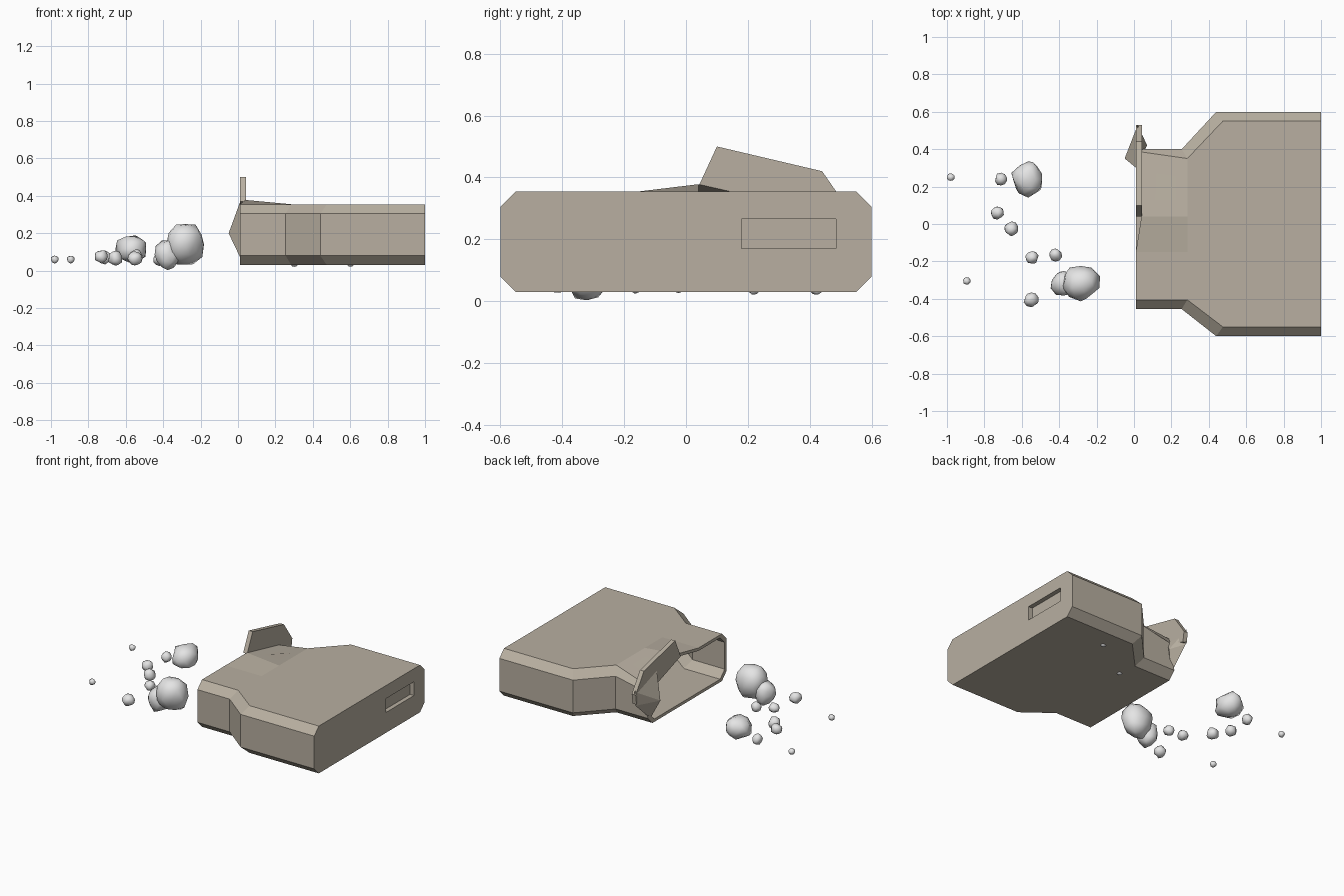
import bpy, bmesh, random
from mathutils import Vector

random.seed(4)
cube = bpy.data.objects.get("Cube")
if cube:
    bpy.data.objects.remove(cube, do_unlink=True)


def material(name, colour):
    m = bpy.data.materials.new(name)
    m.use_nodes = True
    m.diffuse_color = (*colour, 1)
    m.node_tree.nodes["Principled BSDF"].inputs["Base Color"].default_value = (*colour, 1)
    return m


SAND = material("sand_metal", (0.48, 0.43, 0.355))
STONE = material("pale_stone", (0.78, 0.78, 0.78))


def finish(bm, name, mat):
    bmesh.ops.recalc_face_normals(bm, faces=bm.faces)
    me = bpy.data.meshes.new(name)
    bm.to_mesh(me)
    bm.free()
    ob = bpy.data.objects.new(name, me)
    me.materials.append(mat)
    bpy.context.collection.objects.link(ob)
    return ob


# Hollow case: chamfered cross-sections lofted along x, outside then back inside
Z0, Z1, C, WALL = 0.03, 0.355, 0.05, 0.02


def section(x_side, x_flat, y0, y1, inset=0.0):
    y0, y1, lo, hi = y0 + inset, y1 - inset, Z0 + inset, Z1 - inset
    flat, side = x_flat, x_side
    return [(flat, y0 + C, lo), (flat, y1 - C, lo), (side, y1, lo + C), (side, y1, hi - C),
            (flat, y1 - C, hi), (flat, 0.04, hi), (flat, -0.15, hi),
            (flat, y0 + C, hi), (side, y0, hi - C), (side, y0, lo + C)]


def torn(ring, inset):
    # The mouth is bent up at the middle and crushed down at one corner
    ring[3] = (0.04, 0.40 - inset, 0.26)
    ring[4] = (0.04, 0.385 - inset, 0.30 - inset)
    ring[5] = (0.04, 0.04, 0.378 - inset)
    return ring


NECK, WIDE = (-0.455, 0.40), (-0.60, 0.60)
stations = [(0.01, 0.01, NECK), (0.255, 0.285, NECK), (0.44, 0.475, WIDE), (1.0, 1.0, WIDE)]
rings = []
for i, (xs, xf, w) in enumerate(stations):
    r = section(xs, xf, *w)
    rings.append(torn(r, 0) if i == 0 else r)
for i, (xs, xf, w) in reversed(list(enumerate(stations))):
    back = 0.05 if i == 3 else 0
    r = section(xs - back, xf - back, *w, WALL)
    rings.append(torn(r, WALL) if i == 0 else r)

bm = bmesh.new()
loops = [[bm.verts.new(p) for p in r] for r in rings]
n = len(loops[0])
for k in range(len(loops)):
    a, b = loops[k], loops[(k + 1) % len(loops)]
    if k == 3:
        bm.faces.new(a)
        bm.faces.new(b)
        continue
    for i in range(n):
        j = (i + 1) % n
        bm.faces.new((a[i], a[j], b[j], b[i]))
case = finish(bm, "case", SAND)

# Recessed slot in the end wall
bpy.ops.mesh.primitive_cube_add(size=1, location=(1.0, 0.3325, 0.2175))
cutter = bpy.context.object
cutter.name = "slot_cutter"
cutter.hide_render = True
cutter.scale = (0.06, 0.305, 0.095)
cut = case.modifiers.new("slot", "BOOLEAN")
cut.object = cutter
cut.operation = "DIFFERENCE"
cut.solver = "EXACT"
bpy.ops.object.select_all(action="DESELECT")
bpy.context.view_layer.objects.active = case
case.select_set(True)
bpy.ops.object.modifier_apply(modifier="slot")
bpy.data.objects.remove(cutter, do_unlink=True)

# Torn end flap standing above the mouth
bm = bmesh.new()
outline = [(0.04, 0.37), (0.10, 0.50), (0.44, 0.42), (0.53, 0.29), (0.52, 0.22), (0.30, 0.28)]
face = bm.faces.new([bm.verts.new((0.012, y, z)) for y, z in outline])
ext = bmesh.ops.extrude_face_region(bm, geom=[face])
for v in ext["geom"]:
    if isinstance(v, bmesh.types.BMVert):
        v.co.x += 0.03
finish(bm, "torn_flap", SAND)

# Crumpled fold joining the flap to the mouth corner
bm = bmesh.new()
for p in [(0.012, 0.30, 0.37), (0.02, 0.53, 0.31), (-0.05, 0.35, 0.20), (0.07, 0.42, 0.20),
          (0.02, 0.52, 0.21), (0.012, 0.37, 0.07)]:
    bm.verts.new(p)
bmesh.ops.convex_hull(bm, input=bm.verts)
finish(bm, "crumpled_fold", SAND)


# Stones: centre and half sizes
def stone(name, centre, radii, rough=0.12):
    bm = bmesh.new()
    bmesh.ops.create_icosphere(bm, subdivisions=2, radius=1)
    for v in bm.verts:
        v.co *= 1 + random.uniform(-rough, rough)
        v.co = Vector(c + r * q for c, r, q in zip(centre, radii, v.co))
    ob = finish(bm, name, STONE)
    for f in ob.data.polygons:
        f.use_smooth = True


stone("boulder_large", (-0.285, -0.31, 0.14), (0.10, 0.095, 0.115))
stone("boulder_leaning", (-0.375, -0.32, 0.085), (0.07, 0.07, 0.08))
stone("boulder_far", (-0.565, 0.24, 0.115), (0.085, 0.095, 0.08))
pebbles = [(-0.98, 0.25, 0.06, 0.02), (-0.895, -0.305, 0.06, 0.02), (-0.71, 0.24, 0.07, 0.034),
           (-0.73, 0.06, 0.075, 0.035), (-0.655, -0.025, 0.065, 0.038),
           (-0.545, -0.18, 0.08, 0.033), (-0.42, -0.165, 0.06, 0.033),
           (-0.55, -0.405, 0.065, 0.038), (0.60, 0.42, 0.04, 0.02), (0.30, 0.22, 0.04, 0.02)]
for i, (x, y, z, r) in enumerate(pebbles):
    stone(f"pebble_{i + 1}", (x, y, z), (r, r, r))
